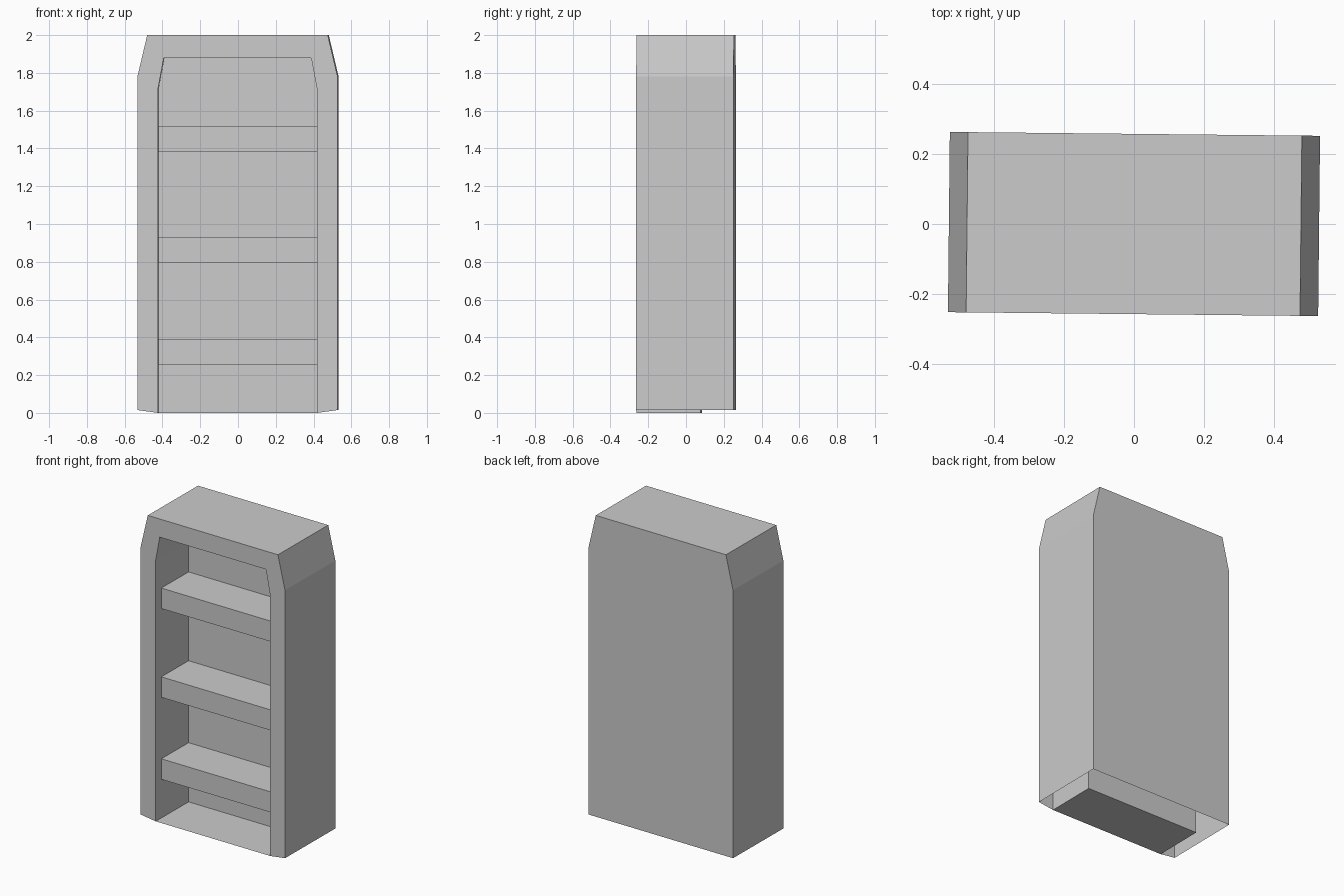
import bpy, bmesh, math
from mathutils import Matrix

if "Cube" in bpy.data.objects:
    bpy.data.objects.remove(bpy.data.objects["Cube"])

FRONT, BACK, CAVITY_BACK, SHELF_FRONT = -0.258, 0.258, 0.08, -0.20
TURN = Matrix.Rotation(math.radians(-0.6), 4, 'Z')  # whole piece sits slightly turned


def arch(half_w, bottom, shoulder, top_half_w, top):
    """Symmetric open profile with clipped top corners, as (x, z)."""
    left = [(-half_w, bottom), (-half_w, shoulder), (-top_half_w, top)]
    return left + [(-x, z) for x, z in reversed(left)]


def ring(bm, profile, y):
    return [bm.verts.new((x, y, z)) for x, z in profile]


def strip(bm, a, b, closed=False):
    n = len(a)
    for i in range(n if closed else n - 1):
        j = (i + 1) % n
        bm.faces.new((a[i], a[j], b[j], b[i]))


def finish(bm, name):
    bm.transform(TURN)
    mesh = bpy.data.meshes.new(name)
    bm.to_mesh(mesh)
    bm.free()
    obj = bpy.data.objects.new(name, mesh)
    bpy.context.collection.objects.link(obj)


# Cabinet shell: outer walls, front frame and recessed cavity, open underneath
outer = arch(0.53, 0.015, 1.78, 0.478, 2.0)
inner = arch(0.42, 0.0, 1.72, 0.39, 1.88)
bm = bmesh.new()
outer_back, outer_front = ring(bm, outer, BACK), ring(bm, outer, FRONT)
inner_front, inner_back = ring(bm, inner, FRONT), ring(bm, inner, CAVITY_BACK)
bm.faces.new(outer_back)
strip(bm, outer_back, outer_front)
strip(bm, outer_front, inner_front)
strip(bm, inner_front, inner_back, closed=True)
bm.faces.new(inner_back[::-1])
finish(bm, "cabinet_shell")

# Shelves: top, front and underside; the ends and back meet the cavity walls
for i, (low, high) in enumerate([(0.255, 0.39), (0.795, 0.93), (1.38, 1.515)]):
    bm = bmesh.new()
    section = [(CAVITY_BACK, low), (SHELF_FRONT, low), (SHELF_FRONT, high), (CAVITY_BACK, high)]
    ends = [[bm.verts.new((x, y, z)) for y, z in section] for x in (-0.42, 0.42)]
    strip(bm, ends[1], ends[0])
    finish(bm, f"shelf_{i + 1}")
